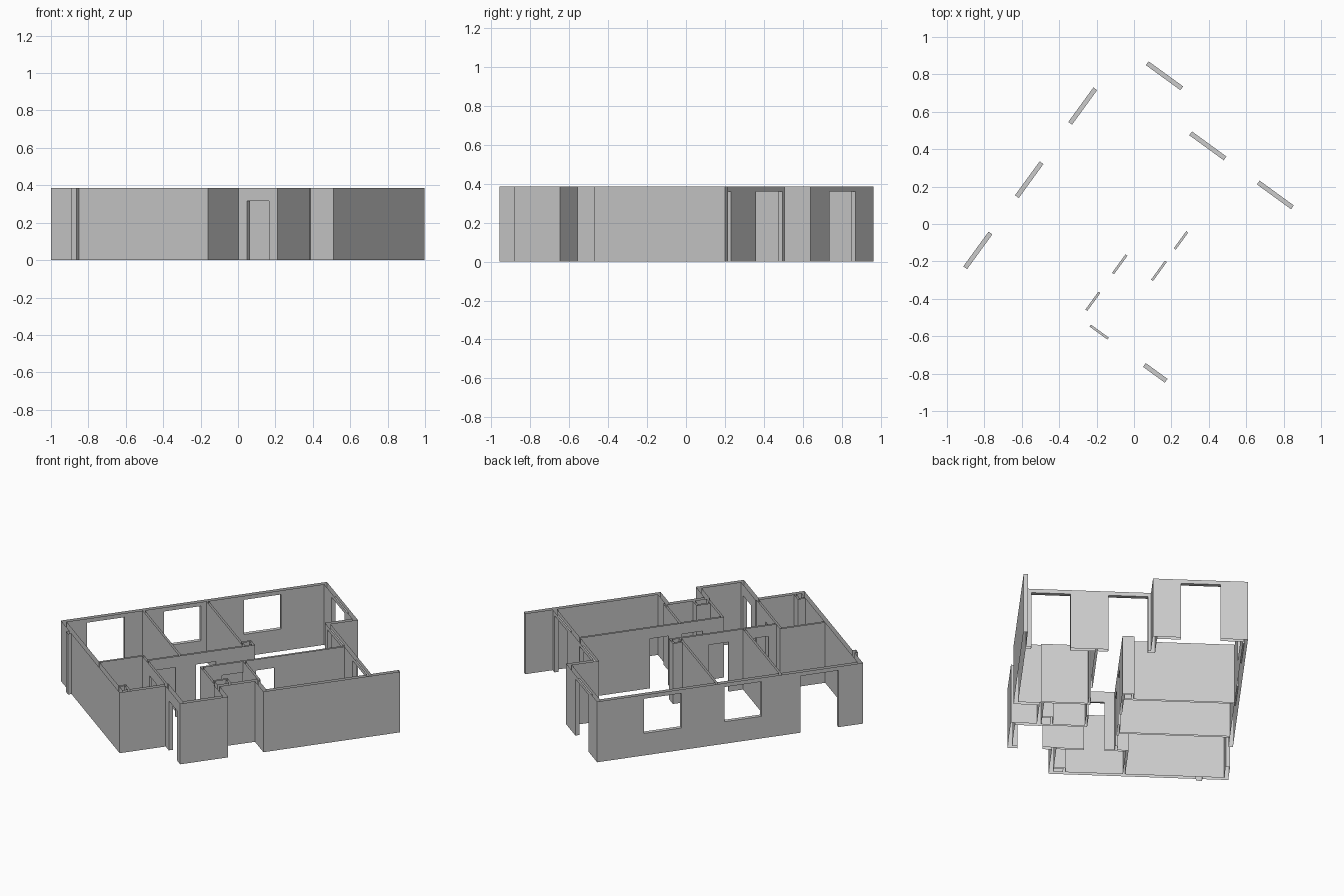
import bpy, bmesh, math
from mathutils import Matrix

if "Cube" in bpy.data.objects:
    bpy.data.objects.remove(bpy.data.objects["Cube"])

T, S = 0.0125, 0.0065          # half thickness: outer walls, partitions
H, HEAD, DOOR, SILL = 0.385, 0.36, 0.315, 0.14
ANGLE = math.radians(-36)      # whole plan is turned in the frame

walls, openings = [], []


def along_a(b, a0, a1, t=T):
    walls.append((a0 - t, a1 + t, b - t, b + t))


def along_b(a, b0, b1, t=T):
    walls.append((a - t, a + t, b0 - t, b1 + t))


def gap_a(b, a0, a1, z0, z1):
    openings.append((a0, a1, b - T, b + T, z0, z1))


def gap_b(a, b0, b1, z0, z1):
    openings.append((a - T, a + T, b0, b1, z0, z1))


# Outer walls
along_b(-0.5925, -0.857, 0.737)
along_a(-0.857, -0.5925, 0.42)
along_b(0.42, -0.857, -0.577)
along_a(-0.577, 0.42, 0.677)
along_b(0.677, -0.577, -0.31)
along_a(-0.31, 0.527, 0.677)
along_b(0.527, -0.31, -0.07)
along_a(-0.07, 0.527, 0.677)
along_b(0.677, -0.07, 0.737)
along_a(0.57, -0.07, 0.677)
along_b(-0.07, 0.57, 0.737)
along_a(0.737, -0.5925, -0.07)

# Partitions
along_a(-0.374, -0.5925, 0.065, S)
along_a(0.015, -0.5925, 0.065, S)
along_b(0.065, -0.577, 0.072, S)
along_b(-0.002, -0.857, -0.577, S)
along_a(-0.577, -0.002, 0.42, S)
along_b(0.255, -0.31, 0.57, S)
along_a(-0.31, 0.255, 0.527, S)
along_a(-0.052, 0.255, 0.527, S)

# Service shafts and small outside pier
along_b(0.01, 0.015, 0.072, S)
along_a(0.072, 0.01, 0.065, S)
along_b(0.345, -0.857, -0.805, S)
along_a(-0.805, 0.345, 0.42, S)
along_b(0.455, -0.31, -0.225, S)
along_a(-0.225, 0.455, 0.527, S)
walls.append((-0.455, -0.42, -0.89, -0.857))

# Windows and full height glazed openings
gap_b(-0.5925, -0.72, -0.49, 0, HEAD)
gap_b(-0.5925, -0.25, -0.025, SILL, HEAD)
gap_b(-0.5925, 0.235, 0.463, SILL, HEAD)
gap_a(0.737, -0.448, -0.22, 0, HEAD)
gap_a(0.57, -0.04, 0.188, 0, HEAD)
gap_a(0.57, 0.407, 0.633, 0, HEAD)

# Entrance and room doors
gap_a(-0.577, 0.488, 0.632, 0, DOOR)
gap_a(-0.577, 0.13, 0.248, 0, DOOR)
gap_b(0.255, 0.02, 0.133, 0, DOOR)
gap_b(0.255, -0.187, -0.061, 0, DOOR)
gap_b(0.065, -0.28, -0.158, 0, DOOR)
gap_b(0.065, -0.523, -0.404, 0, DOOR)


def levels(values):
    return sorted({round(v, 5) for v in values})


# Merge the plan on a grid of wall edges, keeping only the outside skin
A = levels(v for r in walls + openings for v in r[:2])
B = levels(v for r in walls + openings for v in r[2:4])
Z = [0, SILL, DOOR, HEAD, H]


def inside(r, a, b):
    return r[0] < a < r[1] and r[2] < b < r[3]


solid = set()
for i in range(len(A) - 1):
    for j in range(len(B) - 1):
        a, b = (A[i] + A[i + 1]) / 2, (B[j] + B[j + 1]) / 2
        if not any(inside(r, a, b) for r in walls):
            continue
        holes = [o for o in openings if inside(o, a, b)]
        for k in range(4):
            z = (Z[k] + Z[k + 1]) / 2
            if not any(o[4] < z < o[5] for o in holes):
                solid.add((i, j, k))

bm = bmesh.new()
points = {}


def vert(i, j, k):
    if (i, j, k) not in points:
        points[i, j, k] = bm.verts.new((A[i], B[j], Z[k]))
    return points[i, j, k]


for c in solid:
    for axis in range(3):
        for side in (0, 1):
            n = list(c)
            n[axis] += 2 * side - 1
            # wall tops and undersides at floor level stay open
            if tuple(n) in solid or (axis == 2 and n[2] in (-1, 4)):
                continue
            u, v = (axis + 1) % 3, (axis + 2) % 3
            ring = []
            for du, dv in ((0, 0), (1, 0), (1, 1), (0, 1)):
                p = list(c)
                p[axis] += side
                p[u] += du
                p[v] += dv
                ring.append(vert(*p))
            bm.faces.new(ring if side else ring[::-1])

bmesh.ops.dissolve_limit(bm, angle_limit=0.01, verts=bm.verts, edges=bm.edges)
bmesh.ops.triangulate(bm, faces=[f for f in bm.faces if len(f.verts) > 4])
bm.transform(Matrix.Rotation(ANGLE, 4, 'Z'))
mesh = bpy.data.meshes.new("apartment_walls")
bm.to_mesh(mesh)
bm.free()
bpy.context.collection.objects.link(bpy.data.objects.new("apartment_walls", mesh))
